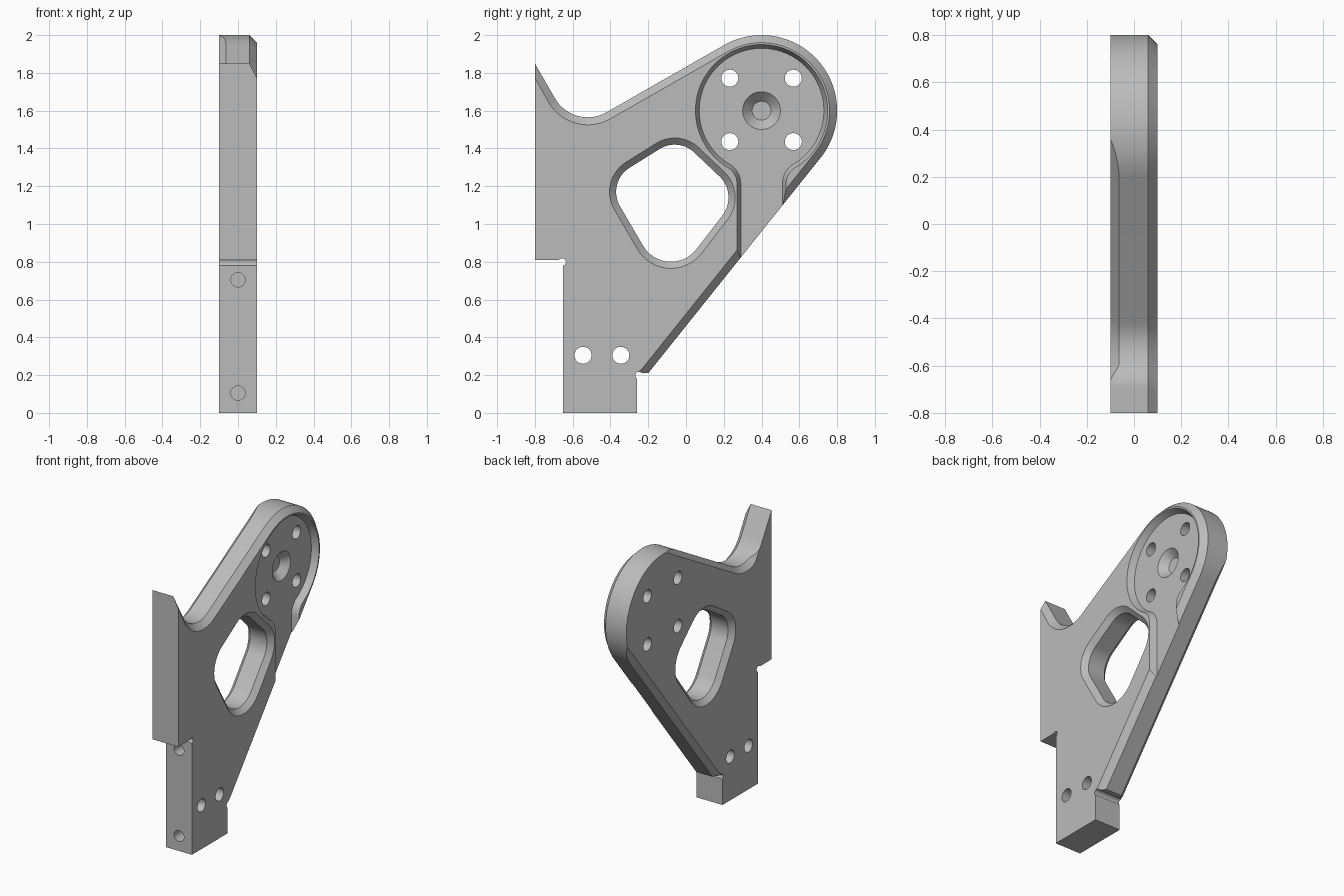
import bpy, bmesh, math
from math import sin, cos, radians, pi, acos, atan2, hypot

cube = bpy.data.objects.get("Cube")
if cube:
    bpy.data.objects.remove(cube, do_unlink=True)

grey = bpy.data.materials.new("light grey metal")
grey.use_nodes = True
COLOUR = (0.5, 0.5, 0.5, 1)
grey.diffuse_color = COLOUR
grey.node_tree.nodes["Principled BSDF"].inputs["Base Color"].default_value = COLOUR


def loft(name, rings):
    """Closed solid through rings of 3D points with equal counts."""
    bm = bmesh.new()
    vs = [[bm.verts.new(p) for p in ring] for ring in rings]
    n = len(vs[0])
    for a, b in zip(vs, vs[1:]):
        for i in range(n):
            j = (i + 1) % n
            bm.faces.new((a[i], a[j], b[j], b[i]))
    bm.faces.new(vs[0][::-1])
    bm.faces.new(vs[-1])
    bmesh.ops.remove_doubles(bm, verts=bm.verts, dist=1e-5)
    bmesh.ops.recalc_face_normals(bm, faces=bm.faces)
    me = bpy.data.meshes.new(name)
    bm.to_mesh(me)
    bm.free()
    me.materials.append(grey)
    ob = bpy.data.objects.new(name, me)
    bpy.context.collection.objects.link(ob)
    return ob


def arc(cy, cz, r, a0, a1, n):
    """Points on an arc in the side plane, angles in degrees."""
    angles = [radians(a0 + (a1 - a0) * i / n) for i in range(n + 1)]
    return [(cy + r * cos(a), cz + r * sin(a)) for a in angles]


def at_x(x, pts):
    return [(x, y, z) for y, z in pts]


# Plate outline: (y, z, inward y, inward z, left bevel, right bevel)
CY, CZ, R = 0.4, 1.6, 0.4
BR, BL = 0.04, 0.036
LOW, UP = -38.7, 120.0          # outward directions of the two sloping edges
outline = [(-0.65, 0, 0, 0, 0, 0), (-0.26, 0, 0, 0, 0, 0), (-0.26, 0.21, 0, 0, 0, 0)]
nl = (-cos(radians(LOW)), -sin(radians(LOW)))
outline.append((-0.2, 0.21, *nl, BL, BR))
N = 72
for i in range(N + 1):          # round head, the left bevels run out on it
    deg = LOW + (UP - LOW) * i / N
    a = radians(deg)
    turn = radians(min(deg - LOW, UP - deg))
    fade = max(0, BL - R * (1 - cos(turn)))
    outline.append((CY + R * cos(a), CZ + R * sin(a), -cos(a), -sin(a), fade, BR))
for i in range(25):             # concave fillet below the horn
    a = radians(-60 - 90 * i / 24)
    y, z = -0.52 + 0.2 * cos(a), 1.765 + 0.2 * sin(a)
    fade = BL * min(1, max(0, (y + 0.66) / 0.06))
    outline.append((y, z, cos(a), sin(a), fade, BR))
outline += [(-0.8, 1.85, 0, -1.9, 0, BR), (-0.8, 0.81, 0, 0, 0, 0), (-0.65, 0.81, 0, 0, 0, 0)]

bracket = loft("bracket_plate", [
    [(-0.1, y + ny * l, z + nz * l) for y, z, ny, nz, l, r in outline],
    [(-0.1 + l, y, z) for y, z, ny, nz, l, r in outline],
    [(0.1 - r, y, z) for y, z, ny, nz, l, r in outline],
    [(0.1, y + ny * r, z + nz * r) for y, z, ny, nz, l, r in outline]])


def cut(cutter):
    cutter.hide_render = True
    m = bracket.modifiers.new("cut", 'BOOLEAN')
    m.operation = 'DIFFERENCE'
    m.solver = 'EXACT'
    m.object = cutter
    bpy.context.view_layer.objects.active = bracket
    bpy.ops.object.modifier_apply(modifier=m.name)
    bpy.data.objects.remove(cutter, do_unlink=True)


def disc(y, z, r, n=32):
    return arc(y, z, r, 0, 360 - 360 / n, n - 1)


# Round shallow pocket opening into a channel through the lower slope
def pocket(o):
    rf, half = 0.1, 0.13
    dy = half + rf
    dz = -math.sqrt((0.35 + rf) ** 2 - dy ** 2)
    a = math.degrees(atan2(dz, dy))
    pts = arc(CY, CZ, 0.35 - o, a, 180 - a, 80)
    pts += arc(CY - dy, CZ + dz, rf + o, -a, 0, 10)
    pts += [(CY - half + o, 0.6), (CY + half - o, 0.6)]
    pts += arc(CY + dy, CZ + dz, rf + o, 180, 180 + a, 10)
    return pts[:-1]


FLOOR = 0.055
cut(loft("pocket_cutter", [at_x(FLOOR, pocket(0.02)), at_x(0.1, pocket(0)),
                           at_x(0.12, pocket(-0.008))]))

# Countersunk dimple in the pocket
cut(loft("dimple_cutter", [at_x(0.005, disc(CY, CZ, 0.05, 48)),
                           at_x(0.065, disc(CY, CZ, 0.11, 48))]))


# Rounded window, bevelled on both faces
def window(o):
    circles = [(-0.08, 0.97, 0.17), (0.07, 1.14, 0.155), (-0.06, 1.27, 0.15), (-0.22, 1.17, 0.15)]
    normals = []
    for (y0, z0, r0), (y1, z1, r1) in zip(circles, circles[1:] + circles[:1]):
        d = hypot(y1 - y0, z1 - z0)
        normals.append(math.degrees(atan2(z1 - z0, y1 - y0) - acos((r0 - r1) / d)))
    pts = []
    for k, (y, z, r) in enumerate(circles):
        a0, a1 = normals[k - 1], normals[k]
        pts += arc(y, z, r + o, a0, a0 + (a1 - a0) % 360, 16)
    return pts


cut(loft("window_cutter", [at_x(x, window(o)) for x, o in
                           [(-0.11, 0.045), (-0.065, 0), (0.065, 0), (0.11, 0.045)]]))

# Bolt holes through the plate, and corner reliefs
holes = [(CY + 0.168 * a, CZ + 0.004 + 0.168 * b, 0.045) for a in (-1, 1) for b in (-1, 1)]
holes += [(-0.545, 0.305, 0.045), (-0.345, 0.305, 0.045)]
holes += [(-0.656, 0.798, 0.02), (-0.248, 0.198, 0.02)]
for y, z, r in holes:
    cut(loft("hole_cutter", [at_x(-0.15, disc(y, z, r)), at_x(0.15, disc(y, z, r))]))

# Blind holes in the front edge of the foot
for z in (0.105, 0.705):
    ring = disc(0, z, 0.038)
    cut(loft("edge_hole_cutter", [[(x, y, h) for x, h in ring] for y in (-0.75, -0.42)]))

bpy.ops.object.select_all(action='DESELECT')
bracket.select_set(True)
bpy.context.view_layer.objects.active = bracket
bpy.ops.object.shade_smooth_by_angle(angle=radians(25))
